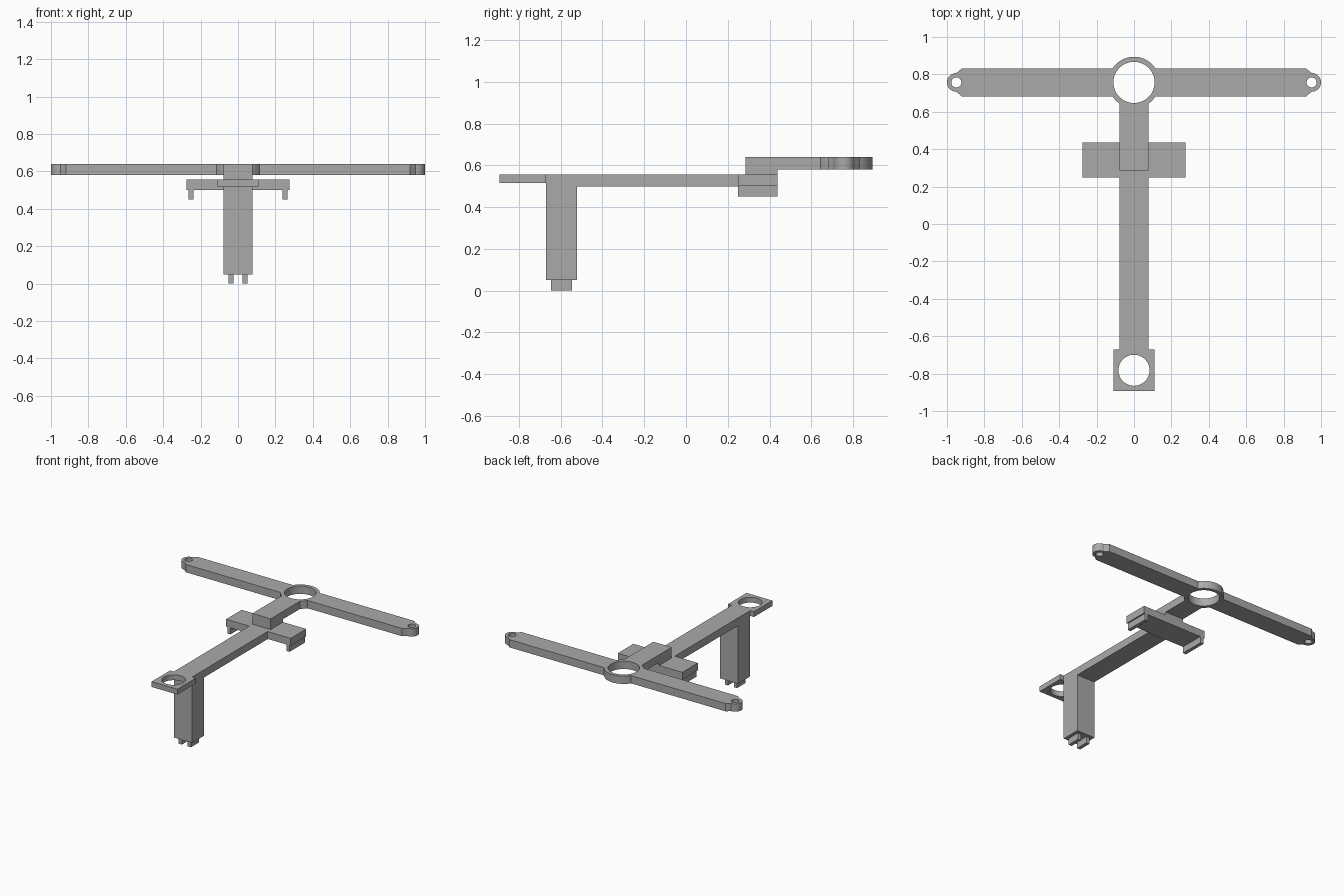
import bpy, bmesh, math
from mathutils import Vector

if "Cube" in bpy.data.objects:
    bpy.data.objects.remove(bpy.data.objects["Cube"])

grey = bpy.data.materials.new("plain grey")
grey.diffuse_color = (0.40, 0.40, 0.40, 1)
grey.use_nodes = True
grey.node_tree.nodes["Principled BSDF"].inputs["Base Color"].default_value = grey.diffuse_color

# Maps profile coordinates (u, v) and extrusion depth w to space, per axis
PLACE = {
    'x': lambda u, v, w: Vector((w, u, v)),
    'y': lambda u, v, w: Vector((u, w, v)),
    'z': lambda u, v, w: Vector((u, v, w)),
}


def prism(name, loops, axis, lo, hi):
    """Fill closed outlines (later ones are holes) and extrude from lo to hi."""
    place = PLACE[axis]
    bm = bmesh.new()
    for loop in loops:
        vs = [bm.verts.new(place(u, v, lo)) for u, v in loop]
        for i, v in enumerate(vs):
            bm.edges.new((v, vs[(i + 1) % len(vs)]))
    bmesh.ops.triangle_fill(bm, edges=bm.edges[:], use_beauty=True,
                            use_dissolve=False)
    ext = bmesh.ops.extrude_face_region(bm, geom=bm.faces[:],
                                        use_keep_orig=True)
    bmesh.ops.translate(bm, vec=place(0, 0, hi - lo),
                        verts=[g for g in ext['geom']
                               if isinstance(g, bmesh.types.BMVert)])
    bmesh.ops.recalc_face_normals(bm, faces=bm.faces[:])
    me = bpy.data.meshes.new(name)
    bm.to_mesh(me)
    bm.free()
    me.materials.append(grey)
    ob = bpy.data.objects.new(name, me)
    bpy.context.collection.objects.link(ob)
    bpy.ops.object.select_all(action='DESELECT')
    ob.select_set(True)
    bpy.context.view_layer.objects.active = ob
    bpy.ops.object.shade_smooth_by_angle(angle=math.radians(25))
    return ob


def rect(u0, u1, v0, v1):
    return [(u0, v0), (u1, v0), (u1, v1), (u0, v1)]


def arc(cx, cy, r, a0, a1, n):
    return [(cx + r * math.cos(a0 + (a1 - a0) * i / n),
             cy + r * math.sin(a0 + (a1 - a0) * i / n)) for i in range(n + 1)]


def circle(cx, cy, r, n=64):
    return arc(cx, cy, r, 0, 2 * math.pi, n)[:-1]


def mirrored(half):
    """Close a right-hand outline with its reflection."""
    return half + [(-x, y) for x, y in reversed(half) if abs(x) > 1e-6]


W = 0.078            # half width of the beam
Q = math.pi / 2

# Head: ring, two arms with rounded eyelets, and stem in one outline
CY, R, ARM = 0.757, 0.137, 0.075
a = math.asin(ARM / R)
b = math.acos(W / R)
half = arc(0, CY, R, Q, a, 16)
half[0] = (0.0, CY + R)
half += [(0.92, CY + ARM)]
half += arc(0.95, CY, 0.05, Q, -Q, 20)
half += [(0.92, CY - ARM)]
half += arc(0, CY, R, -a, -b, 6)
half += [(W, 0.286)]
prism("ring_head_with_arms",
      [mirrored(half), circle(0, CY, 0.11),
       circle(-0.95, CY, 0.027, 32), circle(0.95, CY, 0.027, 32)],
      'z', 0.58, 0.64)

# Spacer joining the head stem to the beam
prism("stem_spacer", [rect(-W, W, 0.286, 0.437)], 'z', 0.557, 0.58)

# Beam and leg as one side profile
prism("beam_and_leg",
      [[(-0.67, 0.05), (-0.523, 0.05), (-0.523, 0.498), (0.248, 0.498),
        (0.248, 0.557), (-0.67, 0.557)]], 'x', -W, W)

# Crossbar with a hanging lip near each end
prism("crossbar",
      [mirrored([(0.0, 0.557), (0.275, 0.557), (0.275, 0.50), (0.265, 0.50),
                 (0.265, 0.45), (0.238, 0.45), (0.238, 0.50), (0.0, 0.50)])],
      'y', 0.248, 0.437)

# Front tab with a round hole
prism("front_tab",
      [rect(-0.11, 0.11, -0.894, -0.67), circle(0, -0.782, 0.083)],
      'z', 0.516, 0.557)

# Two prongs under the leg
for side, s in (("left", -1), ("right", 1)):
    x0, x1 = sorted((s * 0.025, s * 0.052))
    prism("prong_" + side, [rect(x0, x1, -0.647, -0.547)], 'z', 0.0, 0.05)
